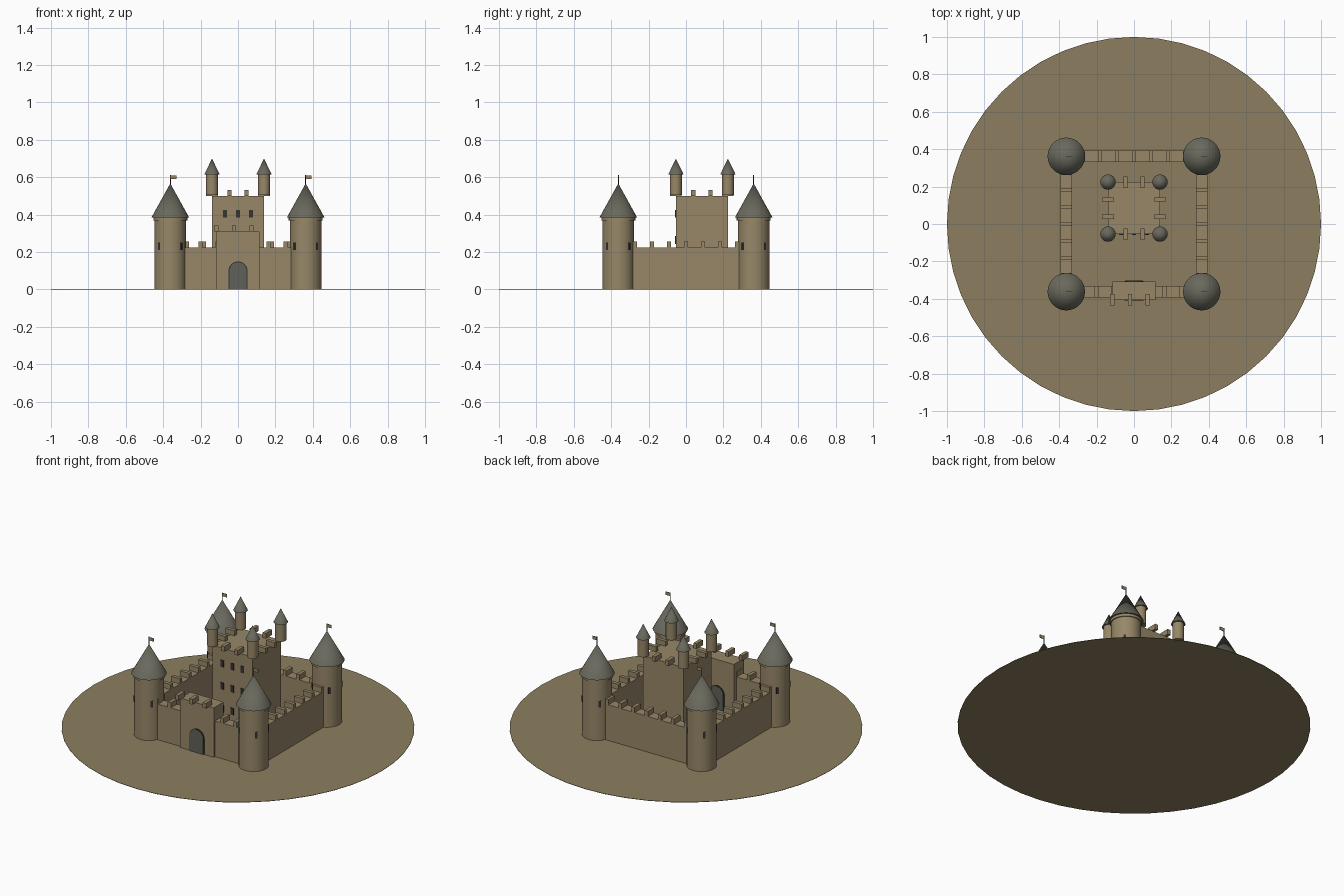
import bpy, bmesh, math
from mathutils import Matrix

cube = bpy.data.objects.get("Cube")
if cube:
    bpy.data.objects.remove(cube)


def material(name, rgb):
    m = bpy.data.materials.new(name)
    m.use_nodes = True
    m.diffuse_color = (*rgb, 1)
    m.node_tree.nodes["Principled BSDF"].inputs["Base Color"].default_value = (*rgb, 1)
    return m


STONE = material("sandy stone", (0.31, 0.245, 0.14))
GROUND = material("dry earth", (0.265, 0.21, 0.115))
SLATE = material("slate roof", (0.14, 0.14, 0.11))
DOOR = material("grey door", (0.12, 0.12, 0.10))
DARK = material("dark opening", (0.035, 0.033, 0.028))


def finish(name, bm, mat, smooth=False):
    bmesh.ops.recalc_face_normals(bm, faces=bm.faces)
    mesh = bpy.data.meshes.new(name)
    bm.to_mesh(mesh)
    bm.free()
    mesh.materials.append(mat)
    ob = bpy.data.objects.new(name, mesh)
    bpy.context.collection.objects.link(ob)
    if smooth:
        bpy.ops.object.select_all(action='DESELECT')
        ob.select_set(True)
        bpy.context.view_layer.objects.active = ob
        bpy.ops.object.shade_smooth_by_angle(angle=math.radians(35))
    return ob


def box(name, center, size, mat, turn=0):
    bm = bmesh.new()
    bmesh.ops.create_cube(bm, size=1, matrix=Matrix.Translation(center)
                          @ Matrix.Rotation(turn, 4, 'Z') @ Matrix.Diagonal((*size, 1)))
    return finish(name, bm, mat)


def drum(name, x, y, z0, z1, r0, r1, mat, sides=32):
    bm = bmesh.new()
    bmesh.ops.create_cone(bm, cap_ends=True, segments=sides, radius1=r0, radius2=r1,
                          depth=z1 - z0, matrix=Matrix.Translation((x, y, (z0 + z1) / 2)))
    bmesh.ops.remove_doubles(bm, verts=bm.verts, dist=1e-5)
    return finish(name, bm, mat, True)


def merlon(name, x, y, z, along_x):
    size = (0.022, 0.062, 0.032) if along_x else (0.062, 0.022, 0.032)
    box(name, (x, y, z + 0.016), size, STONE)


# Ground disc
drum("ground", 0, 0, 0, 0.002, 1, 1, GROUND, 48)

# Corner towers with roofs, slits and flags
C = 0.362
for x in (-C, C):
    for y in (-C, C):
        drum("corner_tower", x, y, 0.001, 0.375, 0.085, 0.085, STONE)
        drum("tower_collar", x, y, 0.37, 0.388, 0.091, 0.091, STONE)
        drum("tower_roof", x, y, 0.386, 0.567, 0.10, 0, SLATE)
        drum("flag_pole", x, y, 0.55, 0.612, 0.0025, 0.0025, DARK, 8)
        box("flag", (x + 0.016, y, 0.6), (0.032, 0.003, 0.02), STONE)
        for i in range(4):
            a = math.pi * (0.25 + i / 2)
            box("arrow_slit", (x + 0.084 * math.cos(a), y + 0.084 * math.sin(a), 0.23),
                (0.006, 0.015, 0.04), DARK, a)

# Curtain walls and battlements
STEP = 0.091
for s in (-1, 1):
    box("curtain_wall", (0, s * C, 0.113), (2 * C, 0.062, 0.224), STONE)
    box("side_wall", (s * C, 0, 0.113), (0.062, 2 * C, 0.224), STONE)
    for i in range(-3, 4):
        merlon("side_merlon", s * C, i * STEP, 0.225, False)
for i in range(-3, 4):
    merlon("back_merlon", i * STEP, C, 0.225, True)
    merlon("front_merlon", i * STEP - 0.018, -C, 0.225, True)

# Gatehouse with an arched door on both faces
box("gatehouse", (0, -0.356, 0.156), (0.232, 0.098, 0.31), STONE)
for i in range(3):
    merlon("gate_merlon", -0.116 + i * 0.094, -0.405, 0.31, True)


def arch(name, half, top, y0, y1, mat):
    bm = bmesh.new()
    ring = [(-half, 0.002), (half, 0.002)]
    ring += [(half * math.cos(math.pi * i / 16),
              top - half + half * math.sin(math.pi * i / 16)) for i in range(17)]
    face = bm.faces.new([bm.verts.new((x, y0, z)) for x, z in ring])
    out = bmesh.ops.extrude_face_region(bm, geom=[face])["geom"]
    bmesh.ops.translate(bm, vec=(0, y1 - y0, 0),
                        verts=[v for v in out if isinstance(v, bmesh.types.BMVert)])
    return finish(name, bm, mat)


arch("gate_arch", 0.051, 0.15, -0.408, -0.304, DARK)
arch("gate_door", 0.046, 0.145, -0.41, -0.302, DOOR)

# Keep with windows and battlements
KY, KH = 0.085, 0.139
box("keep", (0, KY, 0.251), (2 * KH, 2 * KH, 0.5), STONE)
for row in range(3):
    for col in (-1, 0, 1):
        box("keep_window", (col * 0.07, KY - KH, 0.405 - row * 0.14),
            (0.022, 0.008, 0.042), DARK)
for s in (-1, 1):
    for t in (-0.046, 0.046):
        merlon("keep_merlon", t, KY + s * KH, 0.50, True)
        merlon("keep_merlon", s * KH, KY + t, 0.50, False)

# Keep turrets
for sx in (-1, 1):
    for sy in (-1, 1):
        x, y = sx * KH, KY + sy * KH
        drum("turret", x, y, 0.505, 0.617, 0.032, 0.032, STONE, 24)
        drum("turret_roof", x, y, 0.615, 0.70, 0.041, 0, SLATE, 24)
